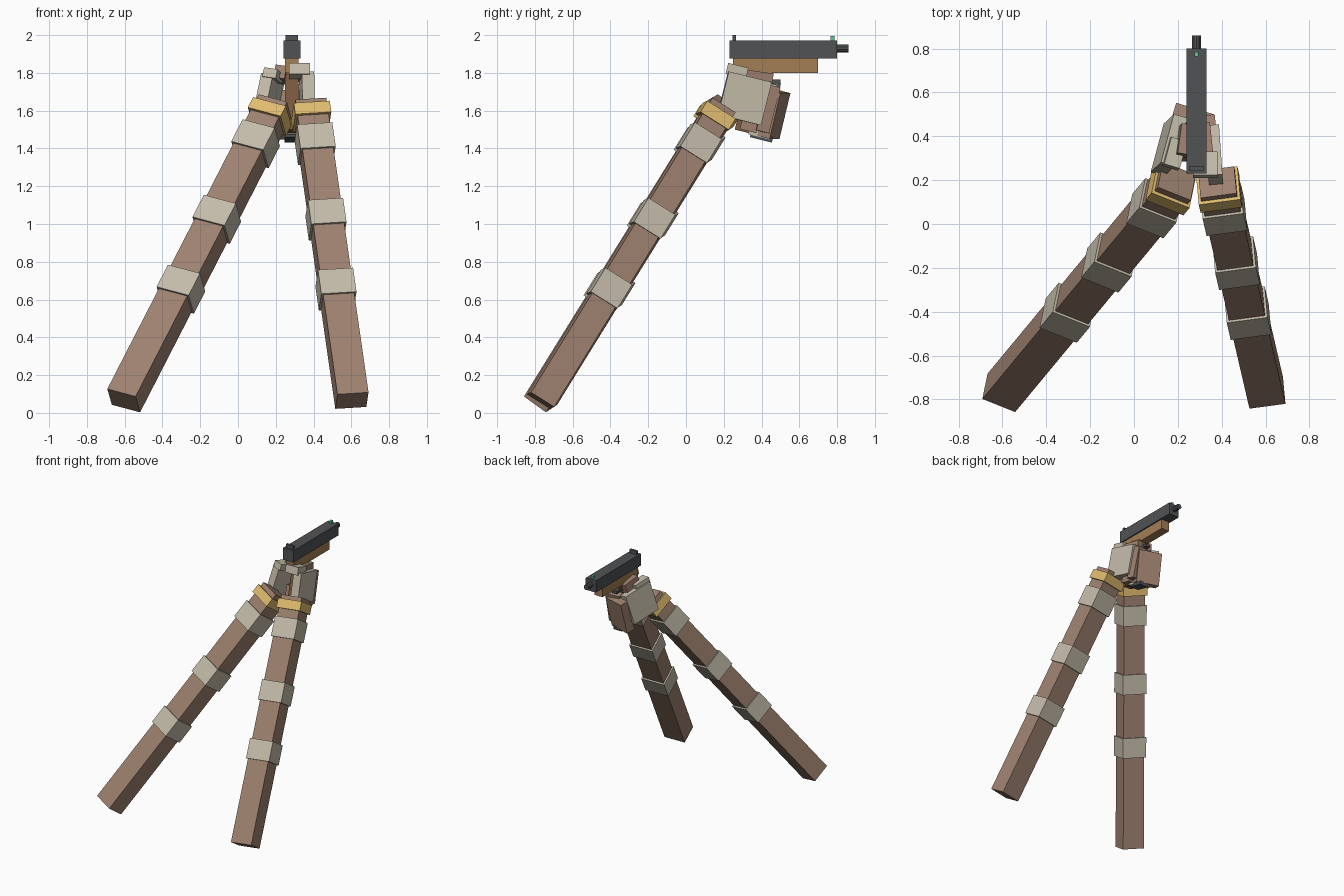
import bpy, math
from mathutils import Vector, Matrix, Euler

if "Cube" in bpy.data.objects:
    bpy.data.objects.remove(bpy.data.objects["Cube"])


def mat(name, rgb):
    m = bpy.data.materials.new(name)
    m.diffuse_color = (*rgb, 1)
    m.use_nodes = True
    m.node_tree.nodes["Principled BSDF"].inputs["Base Color"].default_value = m.diffuse_color
    return m


SLEEVE = mat("brown_cloth", (0.34, 0.22, 0.16))
WRAP = mat("beige_wrap", (0.55, 0.50, 0.40))
GOLD = mat("gold", (0.75, 0.50, 0.16))
METAL = mat("dark_metal", (0.08, 0.085, 0.09))
WOOD = mat("tan_frame", (0.37, 0.21, 0.09))
GRIP = mat("grip_brown", (0.20, 0.10, 0.05))
GREEN = mat("green_dot", (0.10, 0.60, 0.30))


def box(name, loc, size, material, rot=(0, 0, 0), basis=None):
    """Box with full size, turned by Euler degrees or by a basis matrix."""
    bpy.ops.mesh.primitive_cube_add(size=1)
    o = bpy.context.object
    o.name = name
    r = basis or Euler([math.radians(a) for a in rot]).to_matrix()
    o.matrix_world = (Matrix.Translation(loc) @ r.to_4x4()
                      @ Matrix.Diagonal((*size, 1)))
    o.data.materials.append(material)
    return o


# Forearms: sleeve, three wraps and a gold cuff along each arm's axis
def arm(side, bottom, top, u):
    b, t = Vector(bottom), Vector(top)
    d = (t - b).normalized()
    u = Vector(u)
    u = (u - d * u.dot(d)).normalized()
    basis = Matrix((u, d.cross(u), d)).transposed()
    at = lambda z: b + d * ((z - b.z) / d.z)
    box(side + "_sleeve", (b + at(1.625)) / 2,
        (0.166, 0.145, (at(1.625) - b).length), SLEEVE, basis=basis)
    for i, z in enumerate((0.655, 1.025, 1.425)):
        box(f"{side}_wrap_{i + 1}", at(z), (0.188, 0.168, 0.15), WRAP, basis=basis)
    box(side + "_gold_cuff", at(1.57), (0.192, 0.178, 0.07), GOLD, basis=basis)


arm("left", (-0.605, -0.77, 0.065), (0.17, 0.165, 1.575), (0.9, -0.36, -0.24))
arm("right", (0.603, -0.77, 0.065), (0.387, 0.16, 1.575), (0.985, 0.13, 0.06))

# Pistol
X = 0.285
box("slide", (X, 0.515, 1.925), (0.09, 0.57, 0.095), METAL)
box("frame", (X, 0.475, 1.84), (0.07, 0.45, 0.08), WOOD)
box("rear_sight", (X, 0.255, 1.985), (0.065, 0.02, 0.03), METAL)
box("front_sight", (X, 0.775, 1.983), (0.02, 0.02, 0.026), GREEN)
bpy.ops.mesh.primitive_cylinder_add(vertices=10, radius=0.021, depth=0.08,
                                    location=(X, 0.82, 1.93),
                                    rotation=(math.pi / 2, 0, 0))
bpy.context.object.name = "barrel"
bpy.context.object.data.materials.append(METAL)
box("grip", (X, 0.36, 1.66), (0.07, 0.12, 0.36), GRIP, (-14, 0, 0))
box("magazine_base", (X, 0.40, 1.46), (0.075, 0.12, 0.03), METAL, (-14, 0, 0))
box("trigger_guard", (X, 0.455, 1.755), (0.04, 0.09, 0.02), METAL)
box("trigger", (X, 0.43, 1.785), (0.02, 0.02, 0.06), METAL)

# Hands: palm plate, finger block and thumb on each side of the grip
box("right_palm", (0.365, 0.31, 1.665), (0.065, 0.235, 0.235), WRAP, (-14, 0, 4))
box("right_fingers", (0.315, 0.43, 1.61), (0.12, 0.07, 0.25), SLEEVE, (-14, 0, 6))
box("right_thumb", (0.325, 0.27, 1.81), (0.11, 0.11, 0.06), WRAP, (-14, 0, 0))
box("right_trigger_finger", (0.335, 0.38, 1.785), (0.04, 0.16, 0.045), SLEEVE, (-8, 0, 6))
box("left_palm", (0.16, 0.36, 1.655), (0.065, 0.235, 0.235), WRAP, (-14, 8, -17))
box("left_fingers", (0.26, 0.465, 1.58), (0.18, 0.07, 0.25), SLEEVE, (-14, 0, -17))
box("left_thumb", (0.185, 0.32, 1.785), (0.075, 0.13, 0.05), WRAP, (-14, 8, -17))
box("left_thumb_tip", (0.232, 0.38, 1.79), (0.06, 0.14, 0.07), SLEEVE, (-14, 8, -10))
box("lower_hand_heel", (0.285, 0.345, 1.56), (0.15, 0.09, 0.14), SLEEVE, (-14, 0, 0))
box("lower_hand_edge", (0.275, 0.395, 1.485), (0.10, 0.12, 0.05), WRAP, (-14, 0, 0))
